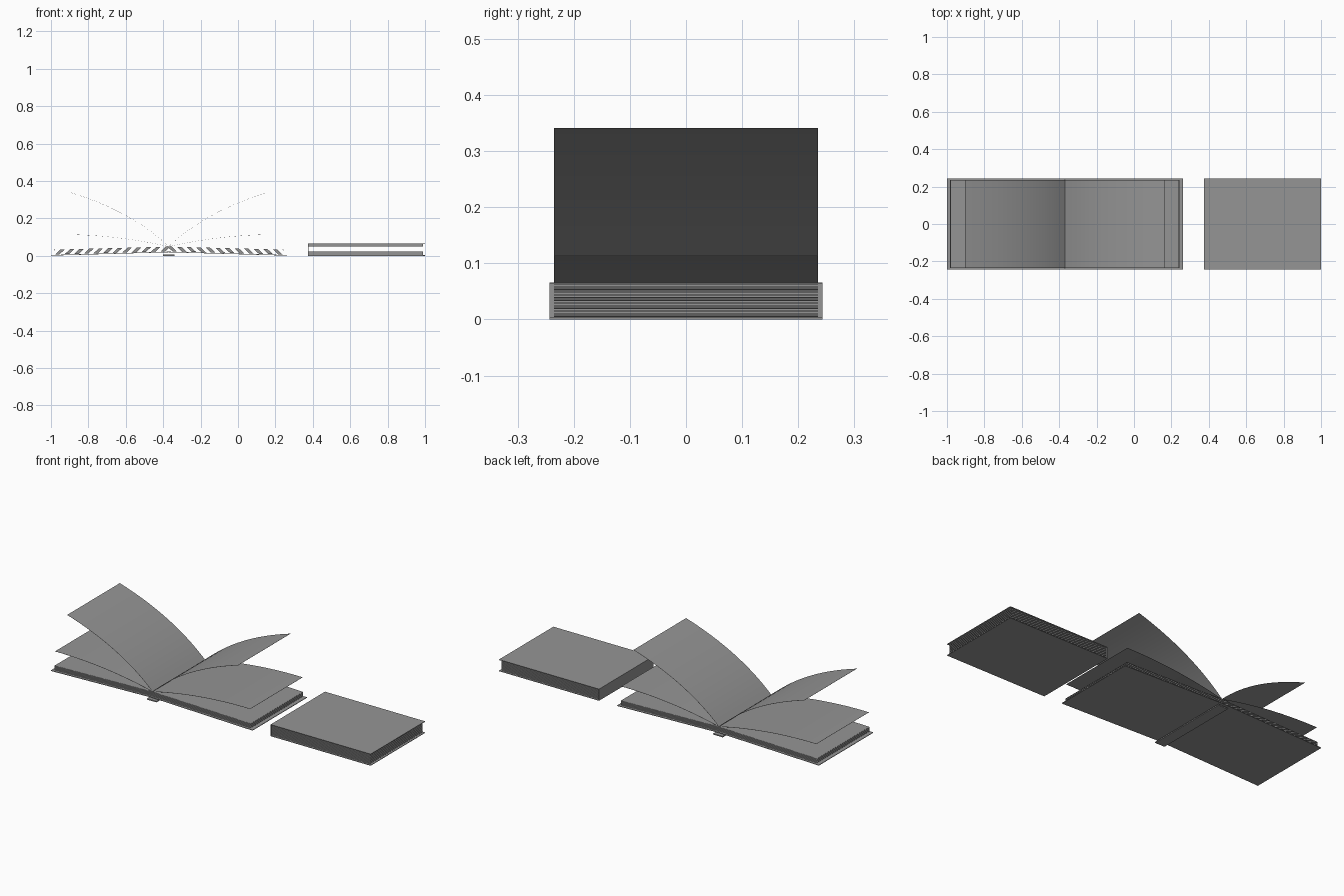
import bpy
import bmesh

if "Cube" in bpy.data.objects:
    bpy.data.objects.remove(bpy.data.objects["Cube"])

COVER_Y, PAGE_Y = 0.243, 0.235
HINGE = -0.37          # x of the open book's fold
PITCH = 0.0013         # spacing between paper sheets
THICK = 0.0006         # paper thickness

grey = bpy.data.materials.new("dark_grey")
grey.diffuse_color = (0.3, 0.3, 0.3, 1)
grey.use_nodes = True
grey.node_tree.nodes["Principled BSDF"].inputs["Base Color"].default_value = grey.diffuse_color


def slabs(name, profiles, half_y, smooth=False):
    """Extrude closed xz profiles along y into one object."""
    verts, faces = [], []
    for prof in profiles:
        n, k = len(prof), len(verts)
        verts += [(x, y, z) for y in (-half_y, half_y) for x, z in prof]
        faces += [tuple(range(k, k + n)), tuple(range(k + 2 * n - 1, k + n - 1, -1))]
        faces += [(k + i, k + i + n, k + (i + 1) % n + n, k + (i + 1) % n)
                  for i in range(n)]
    mesh = bpy.data.meshes.new(name)
    mesh.from_pydata(verts, [], faces)
    bm = bmesh.new()
    bm.from_mesh(mesh)
    bmesh.ops.recalc_face_normals(bm, faces=bm.faces)
    bm.to_mesh(mesh)
    bm.free()
    mesh.materials.append(grey)
    obj = bpy.data.objects.new(name, mesh)
    bpy.context.collection.objects.link(obj)
    if smooth:
        bpy.ops.object.select_all(action='DESELECT')
        obj.select_set(True)
        bpy.context.view_layer.objects.active = obj
        bpy.ops.object.shade_smooth_by_angle()
    return obj


def box(x0, x1, z0, z1):
    return [(x0, z0), (x1, z0), (x1, z1), (x0, z1)]


def sheet(path):
    """Closed profile of one thin sheet following an xz path."""
    return path + [(x, z + THICK) for x, z in reversed(path)]


def bezier(p0, p1, p2, n=16):
    pts = []
    for i in range(n + 1):
        t = i / n
        a, b, c = (1 - t) ** 2, 2 * t * (1 - t), t * t
        pts.append((a * p0[0] + b * p1[0] + c * p2[0],
                    a * p0[1] + b * p1[1] + c * p2[1]))
    return pts


# Open book: both halves mirrored about the fold
slabs("open_spine", [box(HINGE - 0.03, HINGE + 0.03, 0.0, 0.006)], COVER_Y)
for side, s in (("left", -1), ("right", 1)):
    # tilted cover board
    prof = [(0.0, 0.019), (0.631, 0.001), (0.631, 0.004), (0.0, 0.022)]
    slabs("open_cover_" + side, [[(HINGE + s * x, z) for x, z in prof]], COVER_Y)

    # stack of flat sheets resting on the cover
    slabs("open_pages_" + side,
          [sheet([(HINGE, 0.0235 + i * PITCH), (HINGE + s * 0.613, 0.0075 + i * PITCH)])
           for i in range(20)], PAGE_Y)

    # loose curling pages
    curls = {"high": ((0, 0.049), (0.2, 0.24), (0.534, 0.3405)),
             "low": ((0, 0.049), (0.3, 0.117), (0.61, 0.114))}
    for label, pts in curls.items():
        path = [(HINGE + s * x, z) for x, z in bezier(*pts)]
        slabs("curled_page_%s_%s" % (label, side), [sheet(path)], PAGE_Y, True)

# Closed book
slabs("closed_cover_bottom", [box(0.374, 1.0, 0.0, 0.003)], COVER_Y)
slabs("closed_cover_top", [box(0.374, 1.0, 0.063, 0.066)], COVER_Y)
slabs("closed_spine", [box(0.374, 0.377, 0.003, 0.063)], COVER_Y)
slabs("closed_pages", [sheet([(0.377, 0.0042 + i * PITCH), (0.99, 0.0042 + i * PITCH)])
                       for i in range(45)], PAGE_Y)
